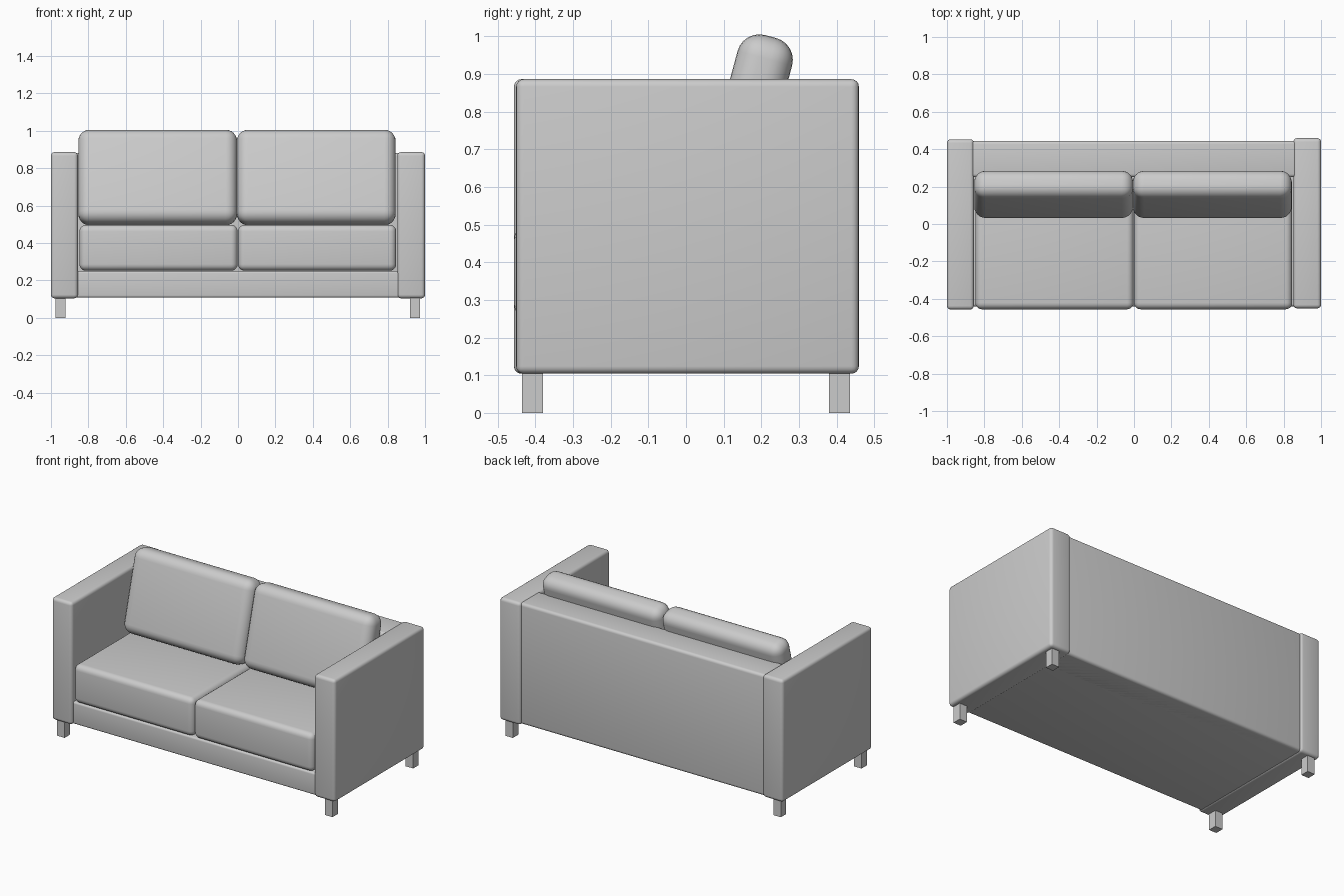
import bpy
import math

if "Cube" in bpy.data.objects:
    bpy.data.objects.remove(bpy.data.objects["Cube"], do_unlink=True)

grey = bpy.data.materials.new("grey_fabric")
grey.use_nodes = True
GREY = (0.6, 0.6, 0.6, 1)
grey.diffuse_color = GREY
grey.node_tree.nodes["Principled BSDF"].inputs["Base Color"].default_value = GREY


def block(name, x, y, z, radius=0.0, segments=4, tilt=0.0):
    """Rounded box from its (min, max) range on each axis, leaned back by tilt."""
    centre = [(a + b) / 2 for a, b in (x, y, z)]
    bpy.ops.mesh.primitive_cube_add(size=1, location=centre)
    ob = bpy.context.object
    ob.name = name
    ob.scale = [b - a for a, b in (x, y, z)]
    bpy.ops.object.transform_apply(location=False, rotation=False, scale=True)
    ob.data.materials.append(grey)
    if radius:
        bevel = ob.modifiers.new("rounding", "BEVEL")
        bevel.width = radius
        bevel.segments = segments
        bpy.ops.object.modifier_apply(modifier=bevel.name)
        bpy.ops.object.shade_smooth_by_angle(angle=math.radians(35))
    ob.rotation_euler.x = -tilt
    return ob


# Frame: base and back rest panel between the arms
block("base", (-0.87, 0.87), (-0.44, 0.44), (0.108, 0.25), 0.012)
block("back_rest", (-0.87, 0.87), (0.25, 0.445), (0.108, 0.882), 0.018)

# Arms, the left one set very slightly further back
block("right_arm", (-1.0, -0.856), (-0.457, 0.453), (0.104, 0.886), 0.02)
block("left_arm", (0.852, 1.0), (-0.451, 0.459), (0.104, 0.886), 0.02)

# Square legs
for side, x in (("right", (-0.975, -0.922)), ("left", (0.92, 0.973))):
    for end, y in (("front", (-0.435, -0.38)), ("back", (0.38, 0.435))):
        block(f"{side}_{end}_leg", x, y, (0, 0.12))

# Seat cushions and leaning back cushions
for side, start in (("right", -0.848), ("left", 0.0)):
    block(f"{side}_seat_cushion", (start, start + 0.846), (-0.456, 0.25),
          (0.252, 0.497), 0.035, 5)
    left = start - 0.006
    block(f"{side}_back_cushion", (left, left + 0.849), (0.083, 0.233),
          (0.492, 1.008), 0.06, 6, math.radians(15))
